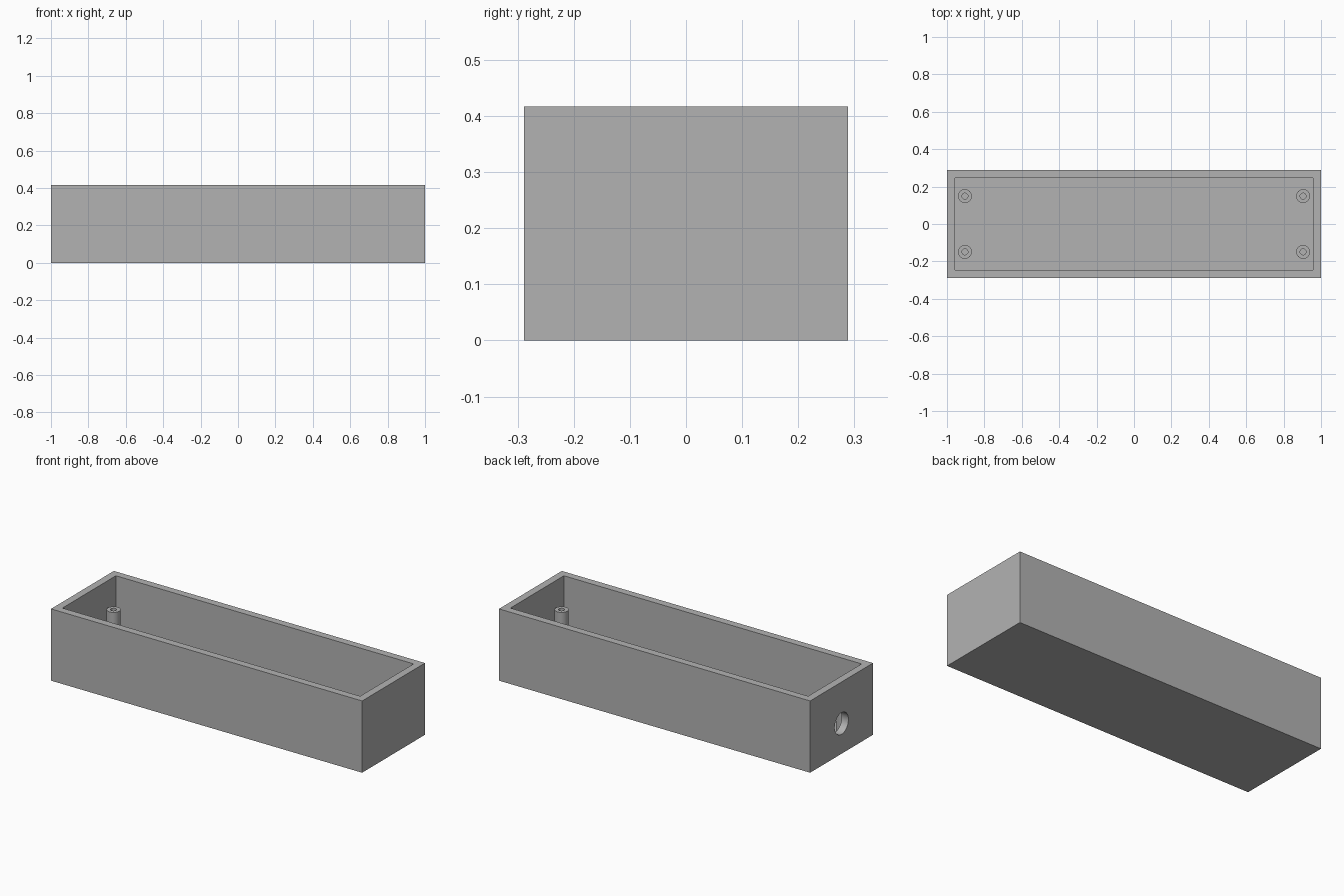
import bpy
import bmesh
from math import pi
from mathutils import Matrix, Vector

if "Cube" in bpy.data.objects:
    bpy.data.objects.remove(bpy.data.objects["Cube"])

LENGTH, WIDTH, HEIGHT = 2.0, 0.577, 0.417
WALL = 0.043
POST_X, POST_Y, POST_TOP = 0.904, 0.149, 0.272
POST_RADIUS, BORE_RADIUS = 0.037, 0.016
CABLE_RADIUS, CABLE_Z = 0.063, 0.176

grey = bpy.data.materials.new("plain grey")
grey.use_nodes = True
color = (0.45, 0.45, 0.45, 1)
grey.diffuse_color = color
grey.node_tree.nodes["Principled BSDF"].inputs["Base Color"].default_value = color


def finish(name, bm):
    """Turn a bmesh into a grey object."""
    bmesh.ops.recalc_face_normals(bm, faces=bm.faces)
    mesh = bpy.data.meshes.new(name)
    bm.to_mesh(mesh)
    bm.free()
    mesh.materials.append(grey)
    obj = bpy.data.objects.new(name, mesh)
    bpy.context.collection.objects.link(obj)
    return obj


def smooth(obj):
    bpy.ops.object.select_all(action="DESELECT")
    obj.select_set(True)
    bpy.context.view_layer.objects.active = obj
    bpy.ops.object.shade_smooth_by_angle(angle=pi / 6)


def box(name, size, bottom):
    bm = bmesh.new()
    place = Matrix.Translation((0, 0, bottom + size[2] / 2))
    bmesh.ops.create_cube(bm, size=1, matrix=place @ Matrix.Diagonal((*size, 1)))
    return finish(name, bm)


def cut(target, cutter):
    """Subtract the cutter from the target, then discard it."""
    mod = target.modifiers.new("cut", "BOOLEAN")
    mod.operation = "DIFFERENCE"
    mod.solver = "EXACT"
    mod.object = cutter
    cutter.hide_render = True
    bpy.context.view_layer.objects.active = target
    bpy.ops.object.modifier_apply(modifier=mod.name)
    bpy.data.objects.remove(cutter)


# Open-topped case
case = box("case", (LENGTH, WIDTH, HEIGHT), 0)
cut(case, box("cavity_cutter", (LENGTH - 2 * WALL, WIDTH - 2 * WALL, HEIGHT), WALL))

# Round cable hole through the end wall at -x
bm = bmesh.new()
bmesh.ops.create_cone(
    bm, cap_ends=True, segments=48, radius1=CABLE_RADIUS, radius2=CABLE_RADIUS,
    depth=WALL * 3,
    matrix=Matrix.Translation((-LENGTH / 2, 0, CABLE_Z)) @ Matrix.Rotation(pi / 2, 4, "Y"))
cut(case, finish("cable_hole_cutter", bm))
smooth(case)


# Hollow screw posts near the four corners
def screw_post(name, x, y):
    bm = bmesh.new()
    profile = [(POST_RADIUS, WALL), (POST_RADIUS, POST_TOP),
               (BORE_RADIUS, POST_TOP), (BORE_RADIUS, WALL)]
    verts = [bm.verts.new((r, 0, z)) for r, z in profile]
    edges = [bm.edges.new(pair) for pair in zip(verts, verts[1:])]
    bmesh.ops.spin(bm, geom=verts + edges, cent=(0, 0, 0), axis=(0, 0, 1),
                   angle=2 * pi, steps=32, use_merge=True)
    bmesh.ops.remove_doubles(bm, verts=bm.verts, dist=0.0001)
    bmesh.ops.translate(bm, verts=bm.verts, vec=Vector((x, y, 0)))
    smooth(finish(name, bm))


for side, sx in (("left", 1), ("right", -1)):
    for end, sy in (("front", -1), ("back", 1)):
        screw_post(f"screw_post_{end}_{side}", sx * POST_X, sy * POST_Y)
